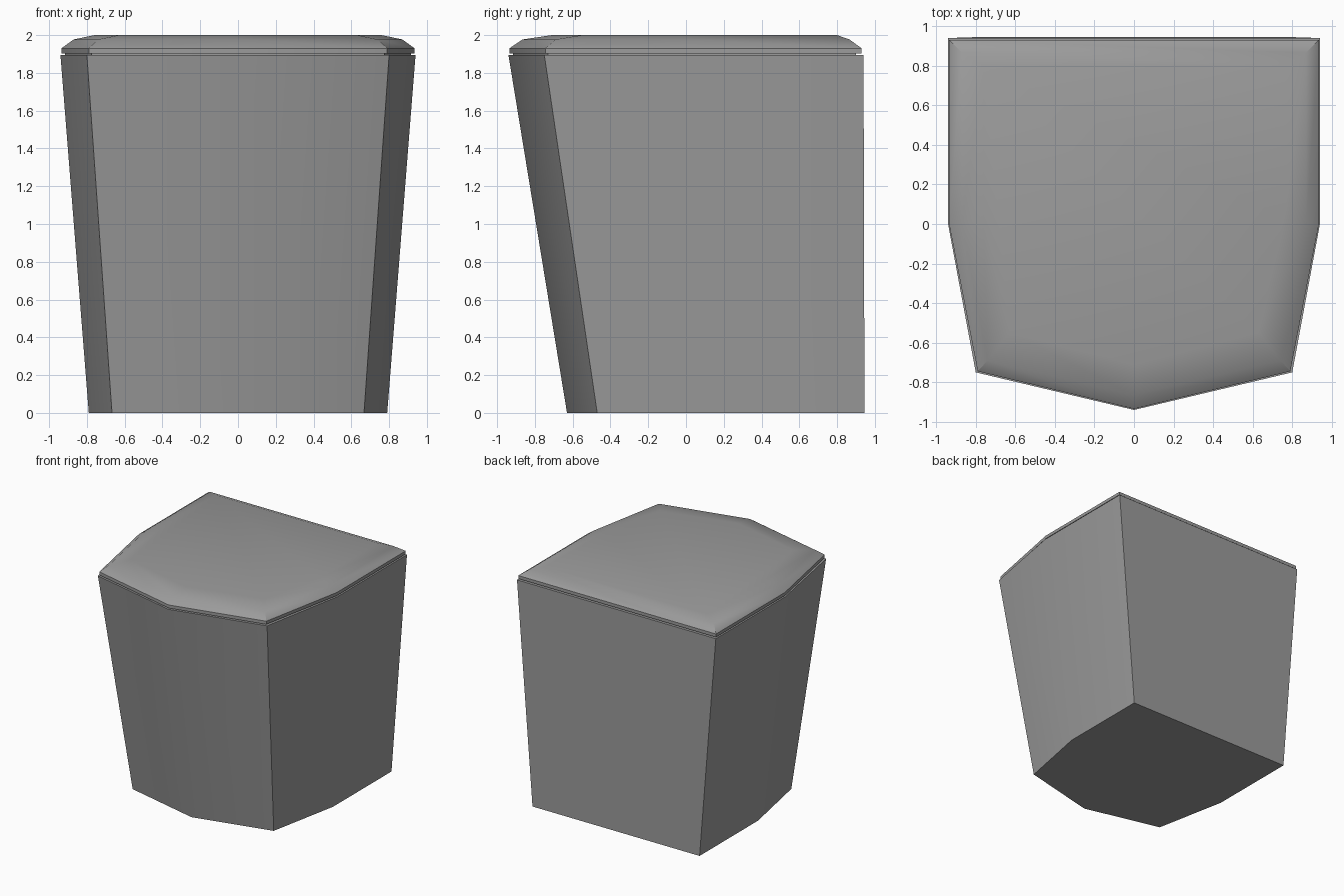
import bpy
import bmesh
from math import radians

default = bpy.data.objects.get("Cube")
if default:
    bpy.data.objects.remove(default, do_unlink=True)

grey = bpy.data.materials.new("plain grey")
grey.use_nodes = True
colour = (0.33, 0.33, 0.33, 1)
grey.diffuse_color = colour
grey.node_tree.nodes["Principled BSDF"].inputs["Base Color"].default_value = colour


def ring(back, side, side_y, corner, tip, z):
    """Seven-sided outline: flat back, straight sides, pointed front."""
    half = [(side, back), (side, side_y), corner]
    right = [(-x, y) for x, y in reversed(half)]
    return [(x, y, z) for x, y in half + [(0, tip)] + right]


def loft(name, rings):
    """Closed solid running through a stack of outlines."""
    bm = bmesh.new()
    loops = [[bm.verts.new(p) for p in r] for r in rings]
    bm.faces.new(loops[0])
    bm.faces.new(loops[-1])
    for low, high in zip(loops, loops[1:]):
        for i in range(len(low)):
            j = (i + 1) % len(low)
            bm.faces.new((low[i], low[j], high[j], high[i]))
    bmesh.ops.recalc_face_normals(bm, faces=bm.faces)
    mesh = bpy.data.meshes.new(name)
    bm.to_mesh(mesh)
    bm.free()
    mesh.materials.append(grey)
    obj = bpy.data.objects.new(name, mesh)
    bpy.context.collection.objects.link(obj)
    bpy.ops.object.select_all(action="DESELECT")
    obj.select_set(True)
    bpy.context.view_layer.objects.active = obj
    bpy.ops.object.shade_smooth_by_angle(angle=radians(35))
    return obj


# Tapered bin body
loft("bin_body", [
    ring(0.945, 0.79, 0.155, (0.667, -0.47), -0.63, 0),
    ring(0.94, 0.94, 0, (0.80, -0.75), -0.94, 1.895),
])

# Recessed seam between body and lid
seam = (0.90, 0.915, 0, (0.775, -0.73), -0.915)
loft("lid_seam", [ring(*seam, 1.89), ring(*seam, 1.91)])

# Lid with two sloping bevel bands
loft("lid", [
    ring(0.93, 0.935, 0, (0.79, -0.745), -0.935, 1.903),
    ring(0.93, 0.935, 0, (0.79, -0.745), -0.935, 1.93),
    ring(0.865, 0.87, 0, (0.74, -0.69), -0.865, 1.977),
    ring(0.80, 0.76, 0.03, (0.63, -0.55), -0.71, 2.0),
])
